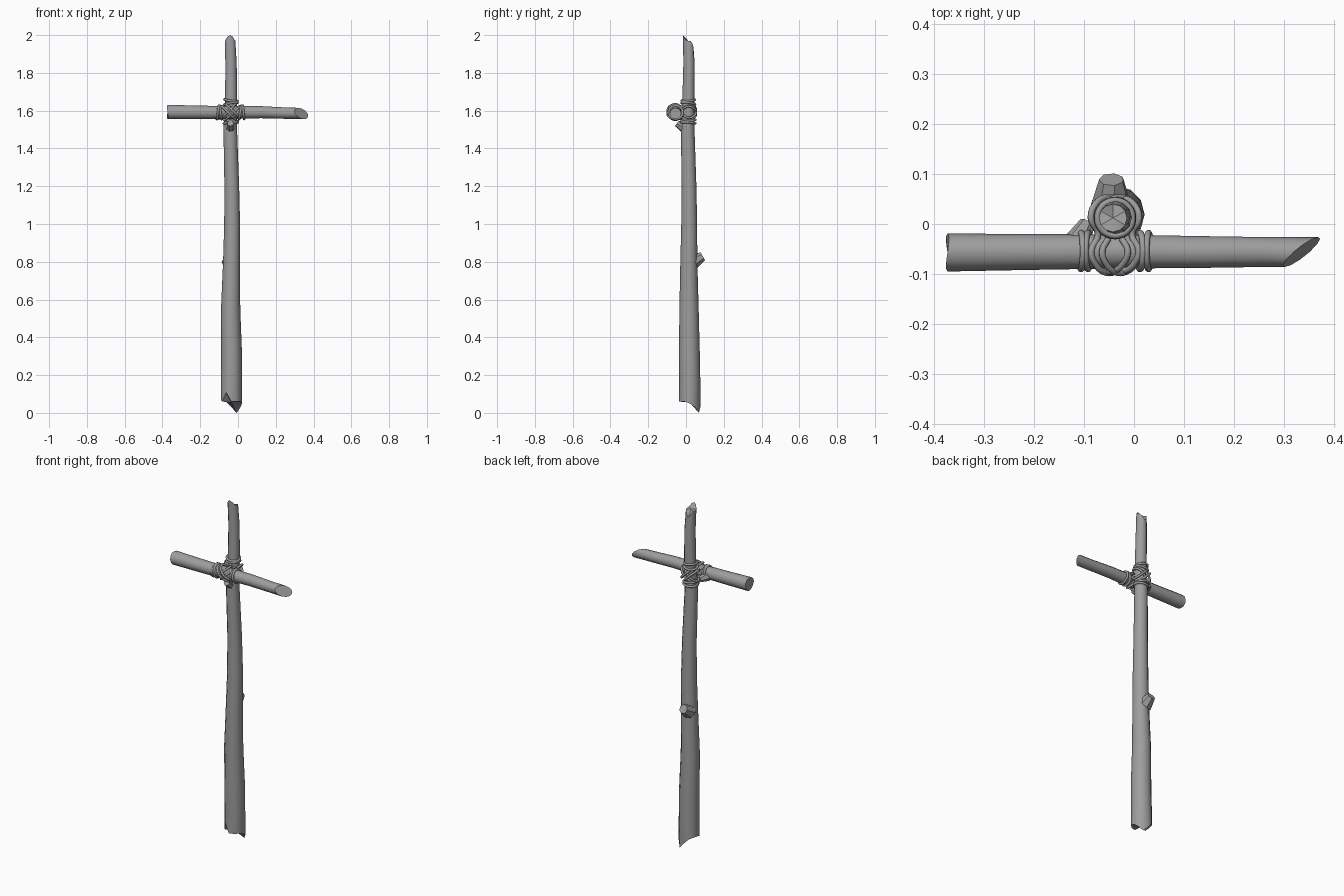
import bpy, bmesh, math
from mathutils import Vector as V

if "Cube" in bpy.data.objects:
    bpy.data.objects.remove(bpy.data.objects["Cube"])

grey = bpy.data.materials.new("dark_grey")
grey.diffuse_color = (.34, .34, .34, 1)
grey.use_nodes = True
grey.node_tree.nodes["Principled BSDF"].inputs["Base Color"].default_value = grey.diffuse_color


def stick(name, path, u, v, n=12, start=None, end=None):
    """Tapered branch: path of (centre, radius); start/end shift the end rings along the branch by angle."""
    bm = bmesh.new()
    u, v = V(u), V(v)
    axis = u.cross(v)
    rings = []
    for i, (c, r) in enumerate(path):
        ring = []
        for k in range(n):
            a = 2 * math.pi * k / n
            p = V(c) + r * (math.cos(a) * u + math.sin(a) * v)
            if i == 0 and start:
                p += axis * start(k, a)
            if i == len(path) - 1 and end:
                p += axis * end(k, a)
            ring.append(bm.verts.new(p))
        rings.append(ring)
    for a, b in zip(rings, rings[1:]):
        for k in range(n):
            j = (k + 1) % n
            bm.faces.new((a[k], a[j], b[j], b[k]))
    # fan caps so broken ends may be uneven
    for ring in (rings[0], rings[-1]):
        mid = bm.verts.new(sum((w.co for w in ring), V()) / n)
        for k in range(n):
            bm.faces.new((ring[k], ring[(k + 1) % n], mid))
    bmesh.ops.recalc_face_normals(bm, faces=bm.faces)
    me = bpy.data.meshes.new(name)
    bm.to_mesh(me)
    bm.free()
    me.materials.append(grey)
    ob = bpy.data.objects.new(name, me)
    bpy.context.collection.objects.link(ob)
    bpy.ops.object.select_all(action='DESELECT')
    ob.select_set(True)
    bpy.context.view_layer.objects.active = ob
    bpy.ops.object.shade_smooth_by_angle(angle=math.radians(35))
    return ob


def stub(name, a, b, r1, r2):
    """Short snapped-off side branch from a to b."""
    q = (V(b) - V(a)).to_track_quat('Z', 'Y')
    stick(name, [(a, r1), (b, r2)], q @ V((1, 0, 0)), q @ V((0, 1, 0)), n=7)


def rope(name, pts, r=0.0065):
    """Closed round cord through the points."""
    cu = bpy.data.curves.new(name, 'CURVE')
    cu.dimensions = '3D'
    cu.bevel_depth = r
    cu.bevel_resolution = 2
    cu.resolution_u = 4
    cu.materials.append(grey)
    sp = cu.splines.new('BEZIER')
    sp.bezier_points.add(len(pts) - 1)
    sp.use_cyclic_u = True
    for bp, p in zip(sp.bezier_points, pts):
        bp.co = p
        bp.handle_left_type = bp.handle_right_type = 'AUTO'
    bpy.context.collection.objects.link(bpy.data.objects.new(name, cu))


# upright post with a splintered foot and broken top
foot = [.05, .03, .0, .03, .06, .07, .07, .06, .11, .06, .06, .06]
tip = [.008, .006, -.012, -.032, -.012, .006, .008, .012, .03, .038, .03, .012]
post = [((-.035, .02, 0), .056), ((-.035, .02, .16), .056), ((-.034, .018, .32), .055),
        ((-.039, .016, .55), .051), ((-.034, .015, .8), .045), ((-.031, .017, 1), .042),
        ((-.033, .016, 1.2), .039), ((-.041, .009, 1.5), .036), ((-.036, .013, 1.67), .032),
        ((-.037, .016, 1.85), .030), ((-.042, .012, 1.962), .028)]
stick("post", post, (1, 0, 0), (0, 1, 0), start=lambda k, a: foot[k], end=lambda k, a: tip[k])

# crossbar, thicker on the left and cut at a slant on the right
bar = [((-.373, -.057, 1.593), .038), ((-.22, -.056, 1.591), .036), ((-.04, -.055, 1.590), .034),
       ((.12, -.056, 1.592), .032), ((.25, -.056, 1.587), .030), ((.335, -.056, 1.585), .030)]
stick("crossbar", bar, (0, 1, 0), (0, 0, 1), start=lambda k, a: .003 * math.sin(2 * a),
      end=lambda k, a: .037 * math.cos(a + .45))

# branch stubs
stub("post_back_stub", (-.045, .035, .798), (-.045, .089, .829), .042, .025)
stub("post_front_stub", (-.04, -.008, 1.503), (-.04, -.048, 1.533), .023, .018)
stub("crossbar_stub", (-.113, -.037, 1.578), (-.092, .003, 1.568), .028, .016)

# cord turns around the crossbar
for i, (x, tilt) in enumerate([(-.106, .1), (-.092, -.12), (.012, .15), (.029, -.1)]):
    pts = []
    for k in range(10):
        a = 2 * math.pi * k / 10
        pts.append((x + .04 * tilt * math.sin(a), -.054 + .036 * math.cos(a), 1.591 + .036 * math.sin(a)))
    rope(f"crossbar_cord_{i}", pts)

# cord turns around the post
for i, (z, r, tilt) in enumerate([(1.535, .037, .1), (1.549, .037, -.15), (1.637, .036, .2), (1.655, .035, -.15)]):
    pts = []
    for k in range(10):
        a = 2 * math.pi * k / 10
        pts.append((-.038 + r * math.cos(a), .012 + r * math.sin(a), z + r * tilt * math.cos(a + .6)))
    rope(f"post_cord_{i}", pts)

# crossed lashings, pinched in where the two branches touch
profile = [(-.018, -.092), (.018, -.092), (.04, -.077), (.051, -.054), (.032, -.021), (.052, .012),
           (.032, .043), (0, .050), (-.032, .043), (-.052, .012), (-.032, -.021), (-.051, -.054), (-.04, -.077)]
for i, s in enumerate((1, -1)):
    for j, off in enumerate((-.011, .011)):
        grow = 1 + .04 * i
        rope(f"lashing_{i}{j}", [(-.038 + .72 * t * s + off, (y + .02) * grow - .02,
                                  1.593 + .70 * t - .5 * off * s) for t, y in profile])
